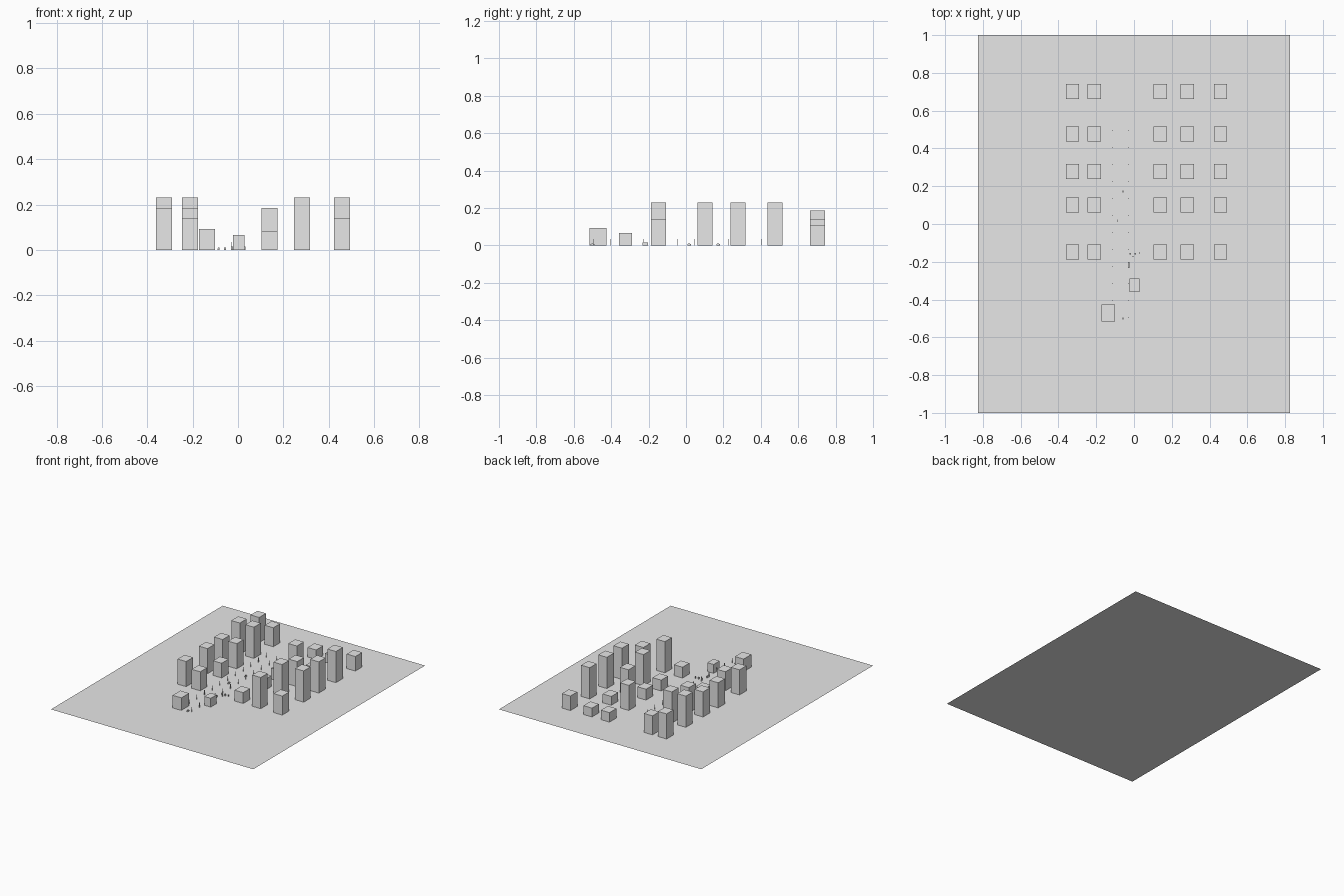
import bpy, bmesh
from mathutils import Matrix, Vector

if "Cube" in bpy.data.objects:
    bpy.data.objects.remove(bpy.data.objects["Cube"])

grey = bpy.data.materials.new("plain_grey")
grey.diffuse_color = (0.8, 0.8, 0.8, 1.0)
grey.use_nodes = True
grey.node_tree.nodes["Principled BSDF"].inputs["Base Color"].default_value = grey.diffuse_color


def finish(name, bm):
    mesh = bpy.data.meshes.new(name)
    bm.to_mesh(mesh)
    bm.free()
    mesh.materials.append(grey)
    ob = bpy.data.objects.new(name, mesh)
    bpy.context.collection.objects.link(ob)
    return ob


def add_block(bm, x, y, sx, sy, h, z=0.0):
    """Box standing on height z; the hidden face on the ground is left open."""
    m = Matrix.Translation((x, y, z + h / 2)) @ Matrix.Diagonal((sx, sy, h, 1))
    verts = bmesh.ops.create_cube(bm, size=1, matrix=m)["verts"]
    if z == 0.0:
        faces = {f for v in verts for f in v.link_faces}
        low = [f for f in faces if f.calc_center_median().z < 1e-5]
        bmesh.ops.delete(bm, geom=low, context="FACES_ONLY")


def block(name, *dims):
    bm = bmesh.new()
    add_block(bm, *dims)
    return finish(name, bm)


def sheet(name, x0, x1, y0, y1, z):
    bm = bmesh.new()
    bm.faces.new([bm.verts.new(Vector(p)) for p in
                  ((x0, y0, z), (x1, y0, z), (x1, y1, z), (x0, y1, z))])
    return finish(name, bm)


# Flat ground
sheet("ground", -0.825, 0.825, -1.0, 1.0, 0.0)

# Crossing roads, very thin
sheet("main_road", -0.116, -0.03, -0.84, 0.84, 0.0008)
sheet("cross_road", -0.58, 0.58, -0.02, 0.025, 0.0006)

# Tower blocks: one row of heights per street, left to right
columns = (-0.326, -0.211, 0.139, 0.282, 0.458)
streets = {
    -0.148: (0.185, 0.14, 0.08, 0.23, 0.14),
    0.101: (0.185, 0.108, 0.08, 0.23, 0.23),
    0.277: (0.185, 0.185, 0.08, 0.185, 0.23),
    0.477: (0.23, 0.23, 0.185, 0.065, 0.23),
    0.702: (0.185, 0.14, 0.07, 0.065, 0.107),
}
for r, (y, heights) in enumerate(streets.items()):
    for c, (x, h) in enumerate(zip(columns, heights)):
        block(f"tower_{r + 1}_{c + 1}", x, y, 0.07, 0.08, h)

# Two low buildings near the front
block("low_building_left", -0.137, -0.47, 0.071, 0.09, 0.093)
block("low_building_right", 0.003, -0.324, 0.052, 0.07, 0.065)

# Slim lamp posts along both road edges
bm = bmesh.new()
for i in range(12):
    for x in (-0.116, -0.03):
        add_block(bm, x, -0.495 + 0.09 * i, 0.003, 0.003, 0.035)
finish("lamp_posts", bm)

# Cars on the road
for i, (x, y) in enumerate(((-0.057, -0.5), (-0.085, 0.017), (-0.057, 0.172))):
    bm = bmesh.new()
    add_block(bm, x, y, 0.009, 0.02, 0.006)
    add_block(bm, x, y, 0.008, 0.011, 0.011)
    finish(f"car_{i + 1}", bm)

# Roadside bench and small street furniture
block("roadside_bench", -0.028, -0.217, 0.006, 0.03, 0.014)
bm = bmesh.new()
for x, y, s in ((-0.02, -0.158, 0.007), (-0.006, -0.172, 0.006),
                (0.006, -0.158, 0.007), (0.03, -0.154, 0.006)):
    add_block(bm, x, y, s, s, 0.015)
finish("street_furniture", bm)
